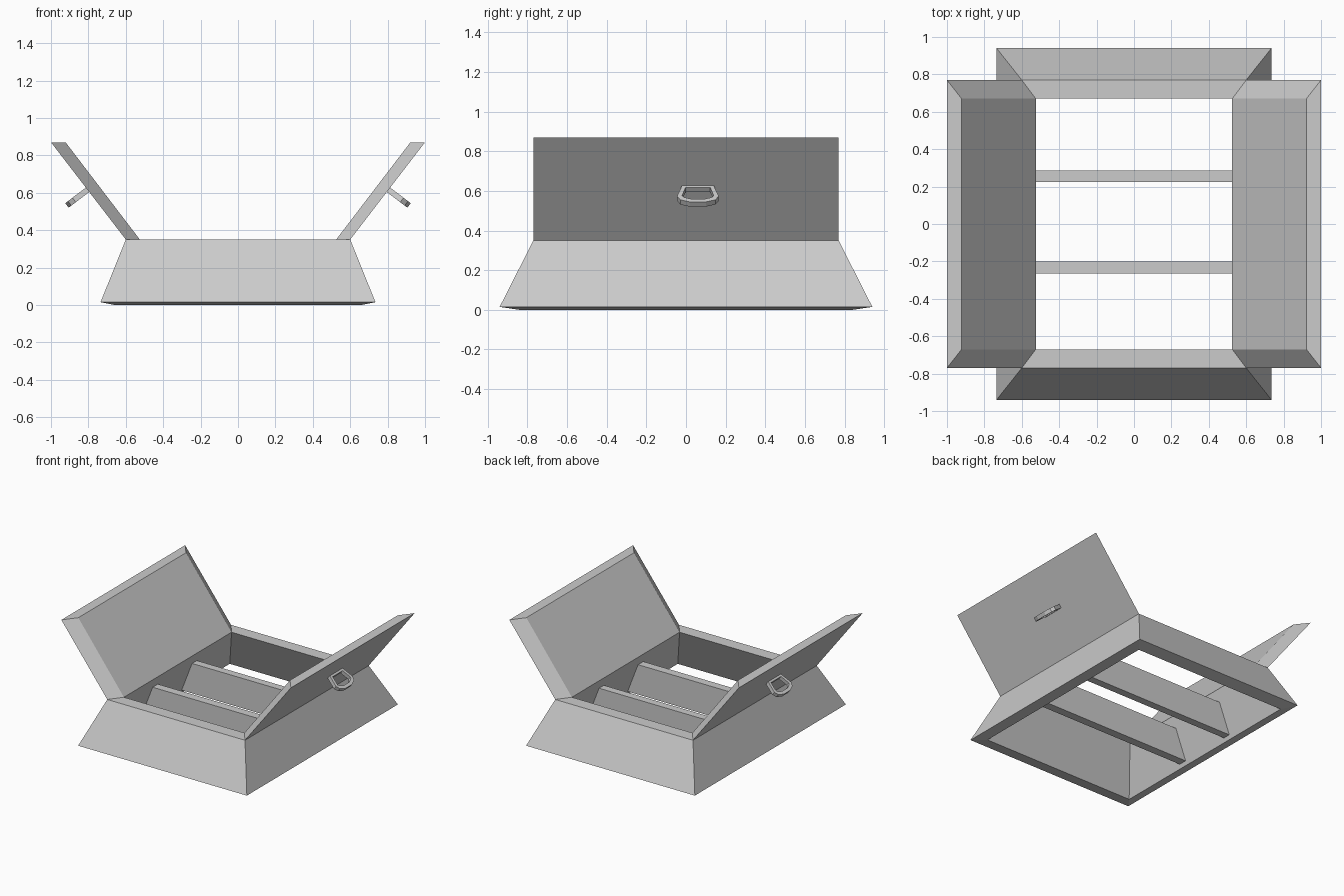
import bpy, bmesh
from mathutils import Vector

if "Cube" in bpy.data.objects:
    bpy.data.objects.remove(bpy.data.objects["Cube"])


def make(name, rings, close=False):
    """Loft equal-length vertex rings; cap the ends, or close into a loop."""
    bm = bmesh.new()
    loops = [[bm.verts.new(p) for p in r] for r in rings]
    n = len(loops[0])
    for i in range(len(loops) if close else len(loops) - 1):
        a, b = loops[i], loops[(i + 1) % len(loops)]
        for j in range(n):
            k = (j + 1) % n
            bm.faces.new((a[j], a[k], b[k], b[j]))
    if not close:
        bm.faces.new(loops[0])
        bm.faces.new(loops[-1])
    bmesh.ops.recalc_face_normals(bm, faces=bm.faces)
    me = bpy.data.meshes.new(name)
    bm.to_mesh(me)
    bm.free()
    ob = bpy.data.objects.new(name, me)
    bpy.context.collection.objects.link(ob)
    return ob


def rect(x, y, z):
    return [(-x, -y, z), (x, -y, z), (x, y, z), (-x, y, z)]


# Sloping four-walled box frame, open at top and bottom
make("box_frame", [rect(0.735, 0.94, 0.015), rect(0.60, 0.77, 0.35),
                   rect(0.525, 0.67, 0.35), rect(0.66, 0.84, 0.0)], close=True)

# Dividers that follow the slope of the side walls
for name, y0, y1 in (("front_divider", -0.265, -0.20), ("back_divider", 0.225, 0.285)):
    make(name, [[(-0.65, y, 0.03), (0.65, y, 0.03), (0.56, y, 0.265), (-0.56, y, 0.265)]
                for y in (y0, y1)])

# D-ring outlines: (sideways offset, distance out from the flap)
half_out = [(0.078, -0.004), (0.105, 0.092), (0.088, 0.122), (0.04, 0.14)]
half_in = [(0.062, 0.018), (0.08, 0.088), (0.068, 0.102), (0.033, 0.115)]
outer = half_out + [(-u, n) for u, n in reversed(half_out)]
inner = half_in + [(-u, n) for u, n in reversed(half_in)]
along = Vector((0.605, 0, 0.796))
normal = Vector((0.796, 0, -0.605))
base = Vector((0.803, 0.06, 0.617))

for side, s in (("right", 1), ("left", -1)):
    # Open flap with mitred ends
    make(side + "_flap", [
        [(s * 0.60, -0.77, 0.35), (s * 0.60, 0.77, 0.35),
         (s * 1.0, 0.77, 0.87), (s * 1.0, -0.77, 0.87)],
        [(s * 0.525, -0.67, 0.35), (s * 0.525, 0.67, 0.35),
         (s * 0.922, 0.67, 0.87), (s * 0.922, -0.67, 0.87)]])

    # Pull ring standing out from the flap
    def place(u, n, t):
        p = base + along * t + normal * n
        return (s * p.x, p.y + u, p.z)

    make(side + "_pull_ring", [
        [place(*o, -0.015), place(*o, 0.015), place(*i, 0.015), place(*i, -0.015)]
        for o, i in zip(outer, inner)], close=True)
